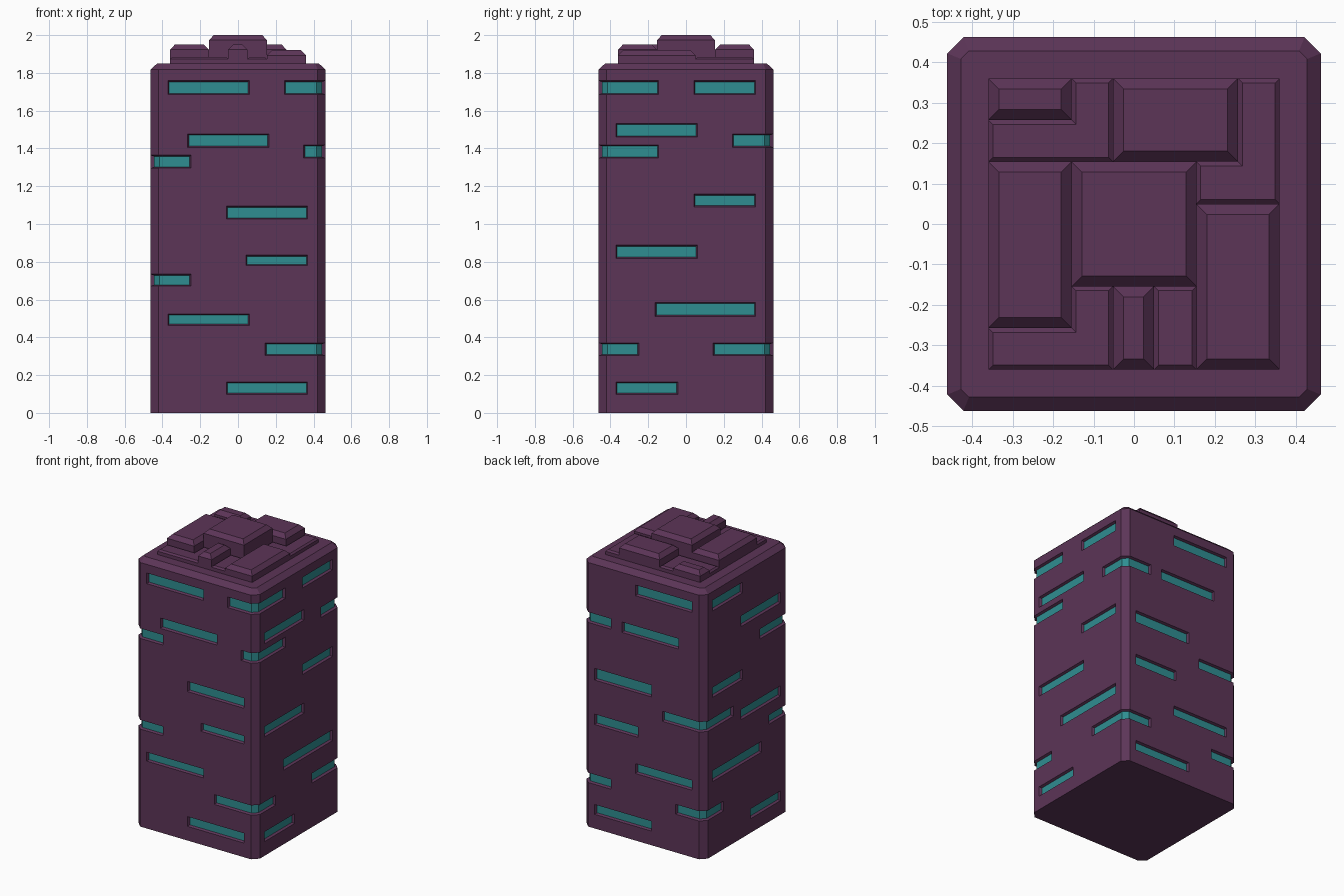
import bpy, bmesh, math
from mathutils import Matrix, Vector

if "Cube" in bpy.data.objects:
    bpy.data.objects.remove(bpy.data.objects["Cube"])

HALF, CUT, DEPTH = 0.462, 0.04, 0.016   # body half width, corner chamfer, slot depth
OUT, FLARE = 0.008, 0.010               # slot cutter overshoot and side slope


def material(name, rgb):
    m = bpy.data.materials.new(name)
    m.diffuse_color = (*rgb, 1)
    m.use_nodes = True
    m.node_tree.nodes["Principled BSDF"].inputs["Base Color"].default_value = m.diffuse_color
    return m


PURPLE = material("purple_hull", (0.107, 0.035, 0.096))
TEAL = material("teal_glow", (0.028, 0.27, 0.285))


def finish(name, bm, mats):
    bmesh.ops.recalc_face_normals(bm, faces=bm.faces)
    me = bpy.data.meshes.new(name)
    bm.to_mesh(me)
    bm.free()
    for m in mats:
        me.materials.append(m)
    ob = bpy.data.objects.new(name, me)
    bpy.context.collection.objects.link(ob)
    return ob


def prism(name, pts, z0, z1, inset, drop, mats=(PURPLE,)):
    """Upright prism with a chamfer around its top face."""
    bm = bmesh.new()
    low = [bm.verts.new((x, y, z0)) for x, y in pts]
    high = [bm.verts.new((x, y, z1 - drop)) for x, y in pts]
    n = len(pts)
    bm.faces.new(low[::-1])
    for i in range(n):
        j = (i + 1) % n
        bm.faces.new((low[i], low[j], high[j], high[i]))
    top = bm.faces.new(high)
    bm.normal_update()
    bmesh.ops.inset_region(bm, faces=[top], thickness=inset, use_even_offset=True)
    for v in top.verts:
        v.co.z = z1
    return finish(name, bm, mats)


def side_point(k, u, half):
    """Point on side k (0 front, 1 right, 2 back, 3 left), u runs left to right."""
    return Matrix.Rotation(k * math.pi / 2, 3, 'Z') @ Vector((u, -half, 0))


def slot_path(k, u0, u1, wrap, off, ext):
    half = HALF + off
    e = half - (CUT + off * (2 - math.sqrt(2)))
    pts = [side_point(k, u0 - ext, half)]
    if wrap:
        pts += [side_point(k, e, half), side_point(k + 1, -e, half)]
    return pts + [side_point(k + wrap, u1 + ext, half)]


def add_slot(bm, k, u0, u1, top, bottom, wrap):
    rings = []
    for p, q in zip(slot_path(k, u0, u1, wrap, -DEPTH, 0),
                    slot_path(k, u0, u1, wrap, OUT, FLARE)):
        rings.append([bm.verts.new((c.x, c.y, z)) for c, z in
                      ((p, bottom), (p, top), (q, top + FLARE), (q, bottom - FLARE))])
    bm.faces.new(rings[0])
    bm.faces.new(rings[-1][::-1])
    for a, b in zip(rings, rings[1:]):
        for i in range(4):
            j = (i + 1) % 4
            f = bm.faces.new((a[i], b[i], b[j], a[j]))
            f.material_index = int(i == 0)


# Light slots that stay on one side: side -> (left, right, top, bottom)
FLAT = {
    0: [(-.365, .053, 1.752, 1.692), (-.26, .157, 1.47, 1.412), (-.055, .362, 1.088, 1.032),
        (.048, .362, .828, .786), (-.365, .053, .518, .47), (-.055, .362, .158, .104)],
    1: [(.048, .362, 1.752, 1.692), (-.365, .053, 1.526, 1.466), (.048, .362, 1.152, 1.097),
        (-.365, .053, .882, .825), (-.157, .362, .578, .517), (-.365, -.05, .158, .104)],
    2: [(-.055, .362, 1.752, 1.692), (-.157, .26, 1.47, 1.412), (-.365, .053, 1.095, 1.028),
        (-.365, -.05, .78, .722), (-.055, .362, .522, .468), (-.365, .053, .158, .104)],
    3: [(-.365, -.05, 1.752, 1.692), (-.055, .362, 1.526, 1.466), (-.365, -.05, 1.152, 1.097),
        (-.055, .362, .882, .825), (-.365, .157, .578, .517), (.048, .362, .158, .104)],
}
# Light slots that wrap the corner to the right of a side
WRAP = [(0, .252, -.152, 1.752, 1.692), (0, .354, -.152, 1.412, 1.356), (0, .15, -.256, .364, .31),
        (1, .252, -.256, 1.47, 1.412), (1, .15, -.256, .364, .31),
        (2, .15, -.152, .938, .882), (2, .252, -.256, .324, .27),
        (3, .15, -.256, 1.358, 1.302), (3, .252, -.256, .728, .678)]

# Tower body: chamfered square prism
E = HALF - CUT
octagon = [(-E, -HALF), (E, -HALF), (HALF, -E), (HALF, E),
           (E, HALF), (-E, HALF), (-HALF, E), (-HALF, -E)]
body = prism("tower_body", octagon, 0, 1.85, 0.034, 0.032, (PURPLE, TEAL))

# Carve the light slots
bm = bmesh.new()
for k, slots in FLAT.items():
    for s in slots:
        add_slot(bm, k, *s, 0)
for s in WRAP:
    add_slot(bm, *s, 1)
cutter = finish("slot_cutter", bm, (PURPLE, TEAL))
cutter.hide_render = True
mod = body.modifiers.new("slots", 'BOOLEAN')
mod.operation, mod.solver, mod.object = 'DIFFERENCE', 'EXACT', cutter
bpy.context.view_layer.objects.active = body
bpy.ops.object.modifier_apply(modifier="slots")
bpy.data.objects.remove(cutter)

# Roof blocks: x range, y range, height
G = [-.36, -.257, -.154, -.052, .05, .154, .257, .36]
BLOCKS = {
    "roof_centre_block": (G[2], G[5], G[2], G[5], 2.0),
    "roof_left_block": (G[0], G[2], G[1], G[5], 1.95),
    "roof_corner_block": (G[0], G[2], G[6], G[7], 1.92),
    "roof_back_block": (G[3], G[6], G[5], G[7], 1.95),
    "roof_right_block": (G[5], G[7], G[0], G[4], 1.92),
    "roof_front_block": (G[3], G[4], G[0], G[2], 1.95),
}
for name, (x0, x1, y0, y1, z) in BLOCKS.items():
    prism(name, [(x0, y0), (x1, y0), (x1, y1), (x0, y1)], 1.845, z, 0.026, 0.027)

# Low roof plates filling the gaps between the blocks
PLATES = {
    "roof_plate_back_left": [(G[0], G[5]), (G[3], G[5]), (G[3], G[7]),
                             (G[2], G[7]), (G[2], G[6]), (G[0], G[6])],
    "roof_plate_back_right": [(G[5], G[4]), (G[7], G[4]), (G[7], G[7]),
                              (G[6], G[7]), (G[6], G[5]), (G[5], G[5])],
    "roof_plate_front_left": [(G[0], G[0]), (G[3], G[0]), (G[3], G[2]),
                              (G[2], G[2]), (G[2], G[1]), (G[0], G[1])],
    "roof_plate_front_right": [(G[4], G[0]), (G[5], G[0]), (G[5], G[2]), (G[4], G[2])],
}
for name, pts in PLATES.items():
    prism(name, pts, 1.845, 1.884, 0.011, 0.011)
